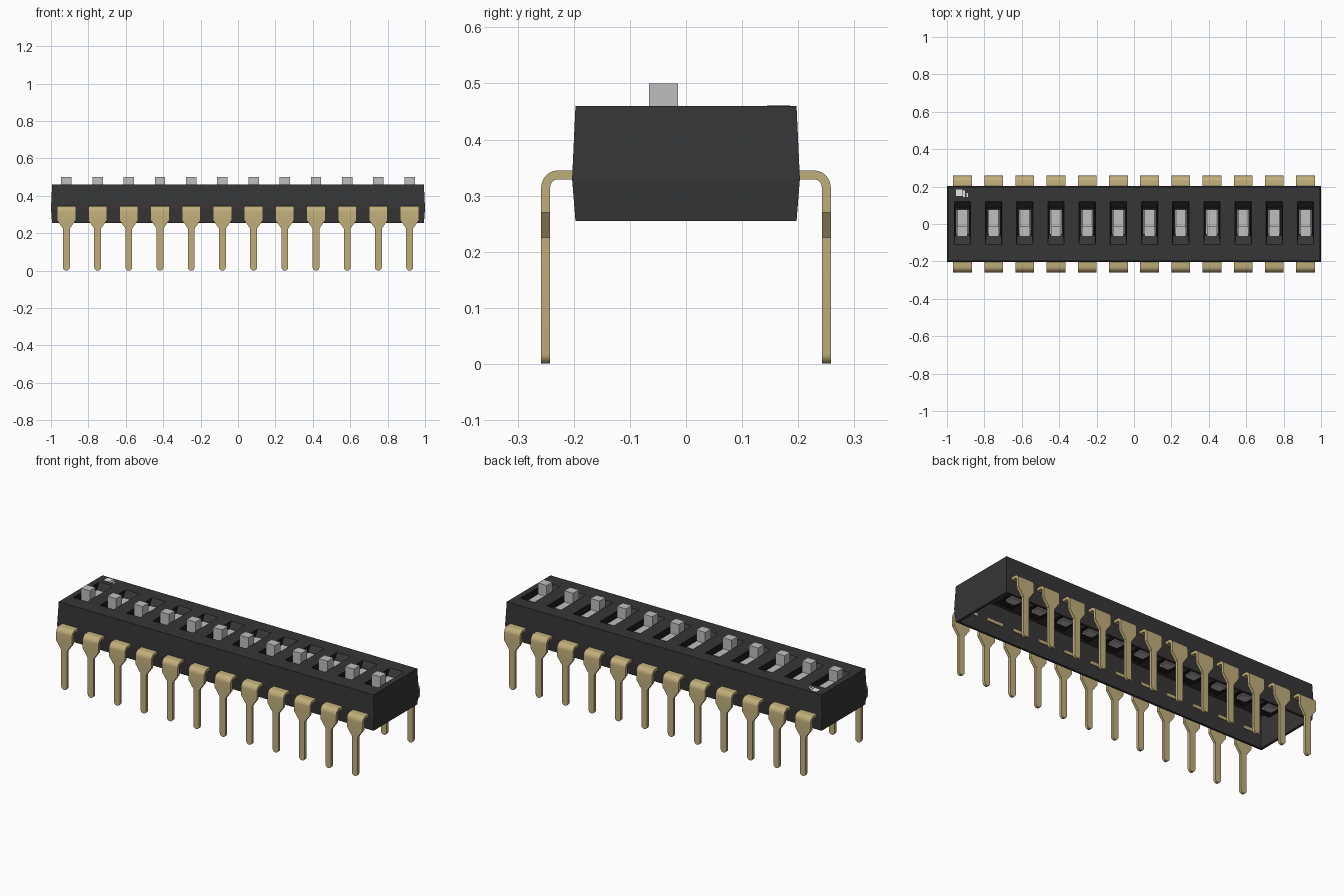
import bpy, bmesh, math
from mathutils import Vector

cube = bpy.data.objects.get("Cube")
if cube:
    bpy.data.objects.remove(cube)


def material(name, rgb):
    m = bpy.data.materials.new(name)
    m.use_nodes = True
    m.diffuse_color = (*rgb, 1)
    bsdf = m.node_tree.nodes["Principled BSDF"]
    bsdf.inputs["Base Color"].default_value = (*rgb, 1)
    bsdf.inputs["Roughness"].default_value = 0.6
    return m


BODY = material("charcoal plastic", (0.037, 0.037, 0.037))
WELL = material("black plastic", (0.012, 0.012, 0.012))
GREY = material("light grey plastic", (0.52, 0.52, 0.52))
GOLD = material("pale gold metal", (0.53, 0.43, 0.195))
WHITE = material("white print", (0.85, 0.85, 0.85))

COUNT = 12
PITCH = 0.1668
XS = [(i - (COUNT - 1) / 2) * PITCH for i in range(COUNT)]


def add_loft(bm, rings):
    """Skin a stack of four-point rings and cap both ends."""
    rows = [[bm.verts.new(p) for p in ring] for ring in rings]
    for a, b in zip(rows, rows[1:]):
        for i in range(4):
            j = (i + 1) % 4
            bm.faces.new((a[i], a[j], b[j], b[i]))
    bm.faces.new(rows[0][::-1])
    bm.faces.new(rows[-1])


def rect(x, hx, y0, y1, z):
    return [(x - hx, y0, z), (x + hx, y0, z), (x + hx, y1, z), (x - hx, y1, z)]


def make_mesh(name, lofts, mats):
    bm = bmesh.new()
    for rings in lofts:
        add_loft(bm, rings)
    bmesh.ops.recalc_face_normals(bm, faces=bm.faces)
    mesh = bpy.data.meshes.new(name)
    bm.to_mesh(mesh)
    bm.free()
    for m in mats:
        mesh.materials.append(m)
    return mesh


def place(name, mesh, location=(0, 0, 0), turn=0):
    ob = bpy.data.objects.new(name, mesh)
    ob.location = location
    ob.rotation_euler.z = turn
    bpy.context.collection.objects.link(ob)
    return ob


def select(ob):
    bpy.ops.object.select_all(action='DESELECT')
    ob.select_set(True)
    bpy.context.view_layer.objects.active = ob


# Housing: open-bottomed shell with a slight bulge around the middle
shell = [(0.98, 0.184, 0.437), (0.98, 0.184, 0.255), (0.994, 0.197, 0.255),
         (1.0, 0.203, 0.33), (0.994, 0.197, 0.46)]
housing = place("housing", make_mesh(
    "housing", [[rect(0, hx, -hy, hy, z) for hx, hy, z in shell]], [BODY, WELL]))

# Wells hanging under the top, one per switch
wells = place("slot_wells", make_mesh(
    "slot_wells", [[rect(x, 0.058, -0.115, 0.125, z) for z in (0.4, 0.44)] for x in XS],
    [WELL, BODY]))

# Funnel-shaped slots with sloped ends
cut_mesh = make_mesh(
    "slot_cutter", [[rect(x, 0.04, -0.06, 0.085, 0.41),
                     rect(x, 0.044, -0.115, 0.125, 0.465)] for x in XS], [WELL, BODY])
for f in cut_mesh.polygons:
    f.material_index = 1 if abs(f.normal.y) > 0.3 else 0
cutter = place("slot_cutter", cut_mesh)
cutter.hide_render = True
for target in (housing, wells):
    mod = target.modifiers.new("slots", 'BOOLEAN')
    mod.object = cutter
    mod.operation = 'DIFFERENCE'
    mod.solver = 'EXACT'
    mod.material_mode = 'TRANSFER'
    select(target)
    bpy.ops.object.modifier_apply(modifier=mod.name)
bpy.data.objects.remove(cutter)

# Sliders: low carriage with a raised knob
slider_mesh = make_mesh("slider", [
    [rect(0, 0.034, -0.055, 0.062, 0.395), rect(0, 0.034, -0.055, 0.078, 0.43),
     rect(0, 0.026, -0.055, 0.078, 0.437)],
    [rect(0, 0.028, -0.066, -0.014, z) for z in (0.392, 0.5)]], [GREY])
for i, x in enumerate(XS):
    place(f"slider_{i + 1}", slider_mesh, (x, 0, 0))

# Pins: flat strip bent downward, wide shoulder tapering to a rounded tip
Y, Z, R, T, W, TIP = 0.25, 0.337, 0.022, 0.008, 0.05, 0.018
path = [(0.18, Z, W, math.pi / 2)]
for k in range(7):
    a = math.pi / 2 * (1 - k / 6)
    path.append((Y - R + R * math.cos(a), Z - R + R * math.sin(a), W, a))
path += [(Y, 0.27, W, 0), (Y, 0.225, TIP, 0)]
for k in range(6):
    a = math.radians(15 * k)
    path.append((Y, TIP - TIP * math.sin(a), TIP * math.cos(a), 0))
pin_rings = []
for y, z, w, a in path:
    mid, off = Vector((0, y, z)), Vector((0, math.cos(a), math.sin(a))) * T
    side = Vector((w, 0, 0))
    pin_rings.append([mid - side - off, mid + side - off, mid + side + off, mid - side + off])
pin_mesh = make_mesh("pin", [pin_rings], [GOLD])
for row, turn in (("back", 0), ("front", math.pi)):
    for i, x in enumerate(XS):
        pin = place(f"{row}_pin_{i + 1}", pin_mesh, (x, 0, 0), turn)
select(pin)
bpy.ops.object.shade_smooth_by_angle(angle=math.radians(30))

# Plain printed marks near the first switch
marks = [(-0.935, 0.018, 0.15, 0.185), (-0.908, 0.005, 0.145, 0.178),
         (-0.892, 0.004, 0.145, 0.165)]
place("printed_mark", make_mesh(
    "printed_mark", [[rect(x, hx, y0, y1, z) for z in (0.459, 0.4615)]
                     for x, hx, y0, y1 in marks], [WHITE]))
